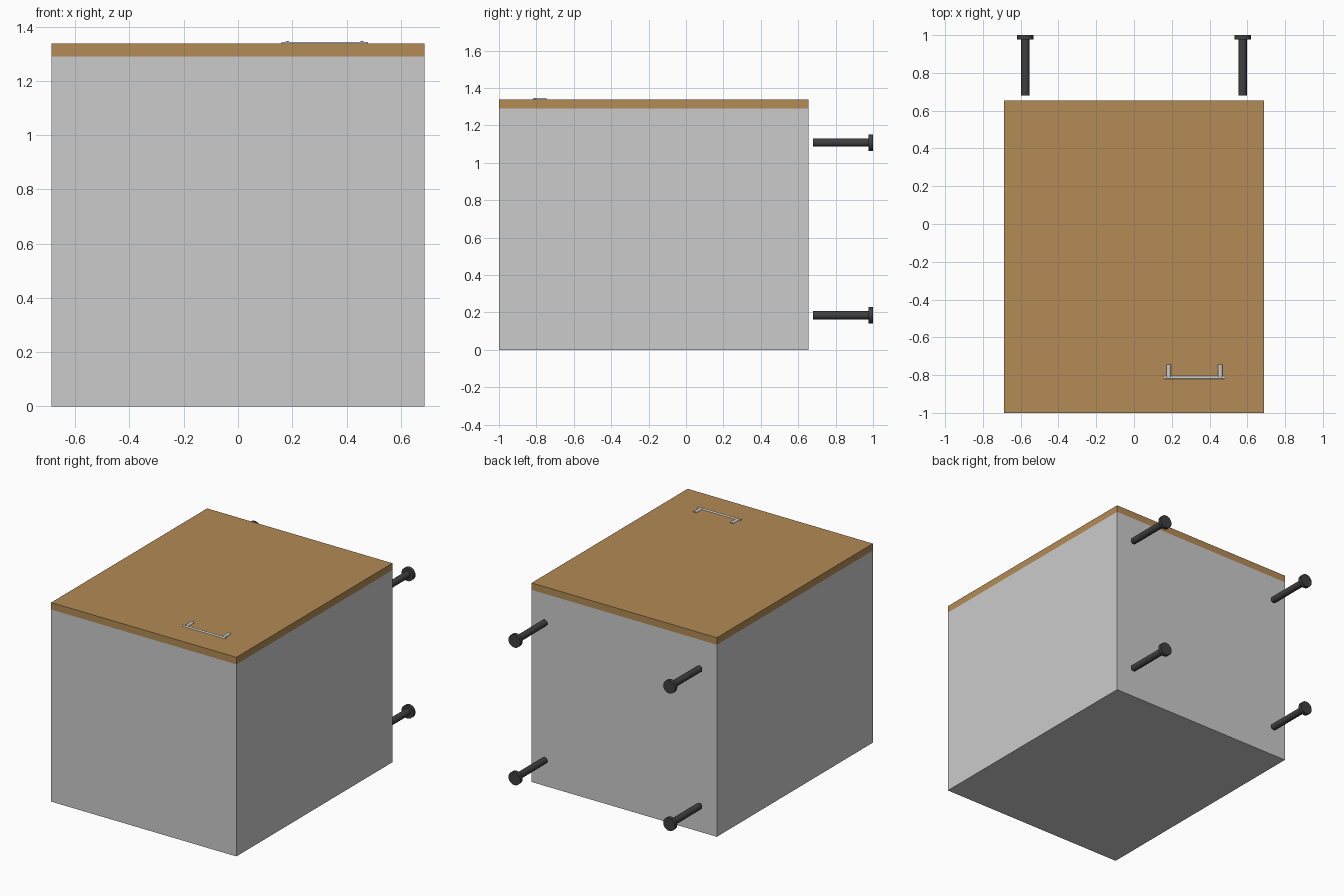
import bpy
from math import pi

if "Cube" in bpy.data.objects:
    bpy.data.objects.remove(bpy.data.objects["Cube"])


def material(name, color):
    mat = bpy.data.materials.new(name)
    mat.diffuse_color = (*color, 1)
    mat.use_nodes = True
    mat.node_tree.nodes["Principled BSDF"].inputs["Base Color"].default_value = mat.diffuse_color
    return mat


wood = material("brown_wood", (0.45, 0.26, 0.09))
black = material("dark_metal", (0.05, 0.05, 0.05))


def box(name, lo, hi, mat=None):
    center = [(a + b) / 2 for a, b in zip(lo, hi)]
    bpy.ops.mesh.primitive_cube_add(size=1, location=center)
    ob = bpy.context.object
    ob.name = name
    ob.scale = [b - a for a, b in zip(lo, hi)]
    bpy.ops.object.transform_apply(location=False, rotation=False, scale=True)
    if mat:
        ob.data.materials.append(mat)
    return ob


def rod(name, center, length, radius, axis, mat=None, sides=24):
    rot = (pi / 2, 0, 0) if axis == "y" else (0, pi / 2, 0)
    bpy.ops.mesh.primitive_cylinder_add(vertices=sides, radius=radius, depth=length,
                                        location=center, rotation=rot)
    ob = bpy.context.object
    ob.name = name
    bpy.ops.object.shade_smooth_by_angle()
    if mat:
        ob.data.materials.append(mat)
    return ob


# Cabinet body and wooden top panel
box("cabinet_body", (-0.688, -1.0, 0), (0.688, 0.655, 1.29))
box("top_panel", (-0.688, -1.0, 1.29), (0.688, 0.655, 1.337), wood)

# Pull handle half sunk into the top panel: bar and two posts
rod("handle_bar", (0.32, -0.813, 1.336), 0.32, 0.008, "x")
for side, x in (("left", 0.183), ("right", 0.457)):
    rod(f"handle_post_{side}", (x, -0.779, 1.335), 0.068, 0.012, "y")

# Four bolts floating behind the back face
for side, x in (("left", -0.575), ("right", 0.575)):
    for level, z in (("lower", 0.185), ("upper", 1.108)):
        rod(f"bolt_shaft_{level}_{side}", (x, 0.829, z), 0.298, 0.022, "y", black)
        rod(f"bolt_head_{level}_{side}", (x, 0.988, z), 0.024, 0.044, "y", black)
